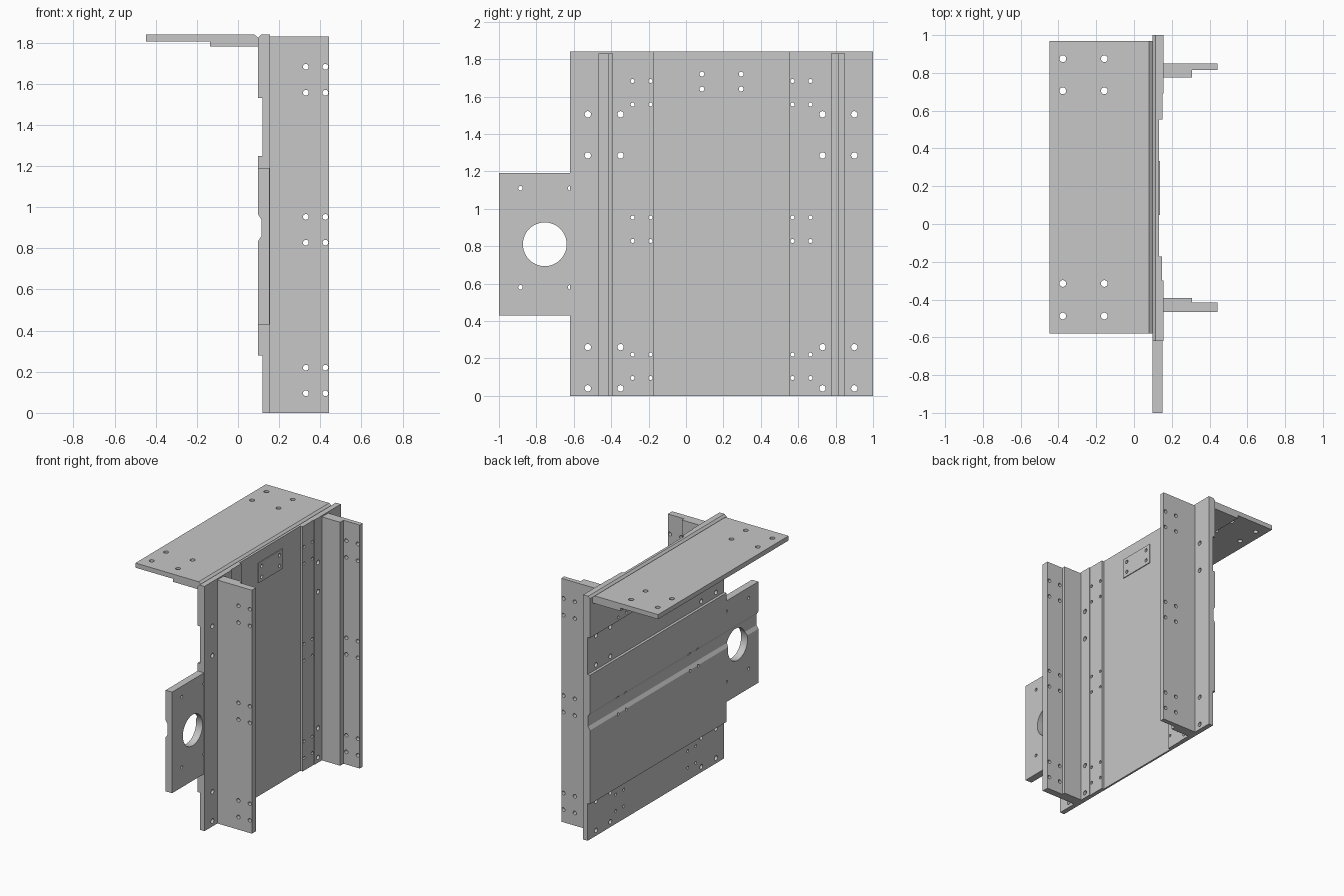
import bpy
import bmesh
import math
from mathutils import Vector

cube = bpy.data.objects.get("Cube")
if cube:
    bpy.data.objects.remove(cube, do_unlink=True)

GREY = (0.57, 0.57, 0.57, 1.0)
steel = bpy.data.materials.new("grey_steel")
steel.use_nodes = True
steel.diffuse_color = GREY
steel.node_tree.nodes["Principled BSDF"].inputs["Base Color"].default_value = GREY


def place(axis, p, d):
    """Profile point p pushed to depth d along an axis."""
    a, b = p
    return Vector({"x": (d, a, b), "y": (a, d, b), "z": (a, b, d)}[axis])


def add_prism(bm, axis, pts, lo, hi):
    ends = [[bm.verts.new(place(axis, p, d)) for p in pts] for d in (lo, hi)]
    n = len(pts)
    bm.faces.new(ends[0])
    bm.faces.new(ends[1][::-1])
    for i in range(n):
        j = (i + 1) % n
        bm.faces.new((ends[0][j], ends[0][i], ends[1][i], ends[1][j]))


def make_object(name, bm):
    bmesh.ops.recalc_face_normals(bm, faces=bm.faces)
    mesh = bpy.data.meshes.new(name)
    bm.to_mesh(mesh)
    bm.free()
    mesh.materials.append(steel)
    ob = bpy.data.objects.new(name, mesh)
    bpy.context.collection.objects.link(ob)
    return ob


def prism(name, axis, pts, lo, hi):
    bm = bmesh.new()
    add_prism(bm, axis, pts, lo, hi)
    return make_object(name, bm)


def rect(a0, b0, a1, b1):
    return [(a0, b0), (a1, b0), (a1, b1), (a0, b1)]


def grid(avals, bvals, r):
    return [(a, b, r) for a in avals for b in bvals]


def cut(ob, cutter):
    """Subtract the cutter for good, then remove it."""
    cutter.hide_render = True
    mod = ob.modifiers.new("cut", "BOOLEAN")
    mod.operation = "DIFFERENCE"
    mod.solver = "EXACT"
    mod.object = cutter
    dg = bpy.context.evaluated_depsgraph_get()
    mesh = bpy.data.meshes.new_from_object(ob.evaluated_get(dg))
    ob.modifiers.clear()
    ob.data = mesh
    bpy.data.objects.remove(cutter, do_unlink=True)


def drill(ob, axis, holes, lo, hi):
    bm = bmesh.new()
    for a, b, r in holes:
        n = 48 if r > 0.1 else 16
        ring = [(a + r * math.cos(math.tau * i / n), b + r * math.sin(math.tau * i / n))
                for i in range(n)]
        add_prism(bm, axis, ring, lo, hi)
    cut(ob, make_object("hole_cutter", bm))


# Shared heights and depths
BACK, RECESS, FRONT, TOP = 0.098, 0.118, 0.155, 1.84
slot = [(BACK, 0.835), (0.114, 0.86), (0.114, 0.94), (BACK, 0.965)]
rail_rows = [0.095, 0.22, 0.828, 0.953, 1.557, 1.683]

# Main upright plate with stepped back
profile = [(FRONT, 0), (RECESS, 0), (RECESS, 0.28), (BACK, 0.28)] + slot + [
    (BACK, 1.25), (RECESS, 1.25), (RECESS, 1.53), (BACK, 1.53),
    (BACK, TOP - 0.015), (0.113, TOP), (FRONT, TOP)]
plate = prism("upright_plate", "y", profile, -0.62, 1.0)

# Stepped channel down the middle of the front face
channel = [(0.132, -0.172), (0.149, -0.172), (0.149, -0.3), (0.2, -0.3),
           (0.2, 0.69), (0.151, 0.69), (0.151, 0.553), (0.132, 0.553)]
cut(plate, prism("channel_cutter", "z", channel, -0.1, 2.0))

label_holes = grid((0.085, 0.295), (1.64, 1.72), 0.013)
drill(plate, "x",
      grid((-0.285, -0.19, 0.57, 0.665), rail_rows, 0.011)
      + grid((-0.525, -0.35, 0.73, 0.90), (0.04, 0.26, 1.285, 1.505), 0.017)
      + label_holes, 0.0, 0.3)

# Small cover on the channel floor
cover = prism("small_cover", "x", rect(0.047, 1.605, 0.333, 1.755), 0.13, 0.138)
drill(cover, "x", label_holes, 0.0, 0.3)

# Side tab with a large round opening
tab_profile = [(0.152, 0.43), (BACK, 0.43)] + slot + [(BACK, 1.19), (0.152, 1.19)]
tab = prism("side_tab", "y", tab_profile, -1.0, -0.62)
drill(tab, "x", [(-0.755, 0.81, 0.117)]
      + grid((-0.885, -0.62), (0.58, 1.11), 0.012), 0.0, 0.3)

# Two upright rails, thicker at the root
rail_shapes = {
    "rear_rail": [(0.153, 0.85), (0.153, 0.775), (0.307, 0.775), (0.307, 0.815),
                  (0.442, 0.815), (0.442, 0.85)],
    "front_rail": [(0.153, -0.467), (0.442, -0.467), (0.442, -0.415),
                   (0.307, -0.415), (0.307, -0.391), (0.153, -0.391)],
}
for name, shape in rail_shapes.items():
    rail = prism(name, "z", shape, 0.0, 1.83)
    drill(rail, "y", grid((0.33, 0.425), rail_rows, 0.014), -0.9, 1.2)

# Top shelf, thicker near the plate, with a chamfered joint
shelf_profile = [(-0.447, 1.805), (-0.135, 1.805), (-0.135, 1.782), (BACK, 1.782),
                 (BACK, TOP - 0.015), (0.079, TOP), (-0.447, TOP)]
shelf = prism("top_shelf", "y", shelf_profile, -0.58, 0.97)
drill(shelf, "z", grid((-0.377, -0.157), (-0.487, -0.315, 0.705, 0.875), 0.018), 1.7, 2.0)
